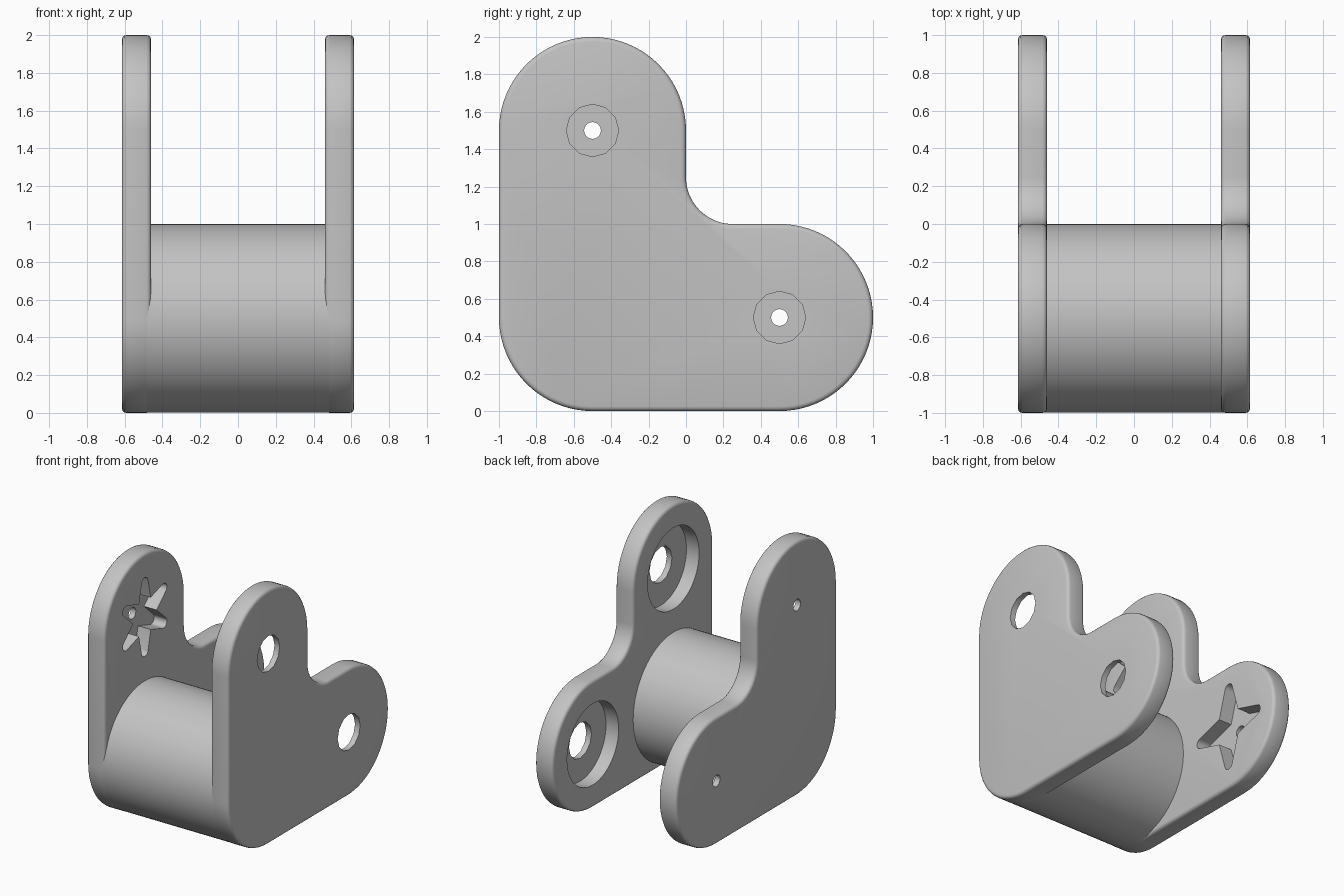
import bpy, bmesh
from math import sin, cos, pi, radians

cube = bpy.data.objects.get("Cube")
if cube:
    bpy.data.objects.remove(cube, do_unlink=True)

# Single material
grey = bpy.data.materials.new("light grey")
grey.use_nodes = True
colour = (0.55, 0.55, 0.55, 1)
grey.diffuse_color = colour
grey.node_tree.nodes["Principled BSDF"].inputs["Base Color"].default_value = colour

INNER, OUTER = 0.46, 0.615
UPPER, LOWER = (-0.5, 1.5), (0.5, 0.5)   # pivot centres in (y, z)


def arc(centre, r, start, end, steps):
    """Points along an arc in the (y, z) plane, angles in degrees."""
    angles = [radians(start + (end - start) * i / steps) for i in range(steps + 1)]
    return [(centre[0] + r * cos(a), centre[1] + r * sin(a)) for a in angles]


def circle(centre, r, sides):
    return arc(centre, r, 0, 360, sides)[:-1]


def star(centre, arms, length, valley, tip):
    """Tapered arms with round tips, meeting at the valley radius."""
    pts = []
    for i in range(arms):
        a = 90 + i * 360 / arms
        d = radians(a)
        end = (centre[0] + (length - tip) * cos(d), centre[1] + (length - tip) * sin(d))
        pts += arc(end, tip, a - 80, a + 80, 8)
        v = d + pi / arms
        pts.append((centre[0] + valley * cos(v), centre[1] + valley * sin(v)))
    return pts


def prism(name, outline, x0, x1, bevel=0):
    """Extrude a (y, z) outline along x, optionally rounding its rims."""
    bm = bmesh.new()
    base = bm.faces.new([bm.verts.new((x0, y, z)) for y, z in outline])
    out = bmesh.ops.extrude_face_region(bm, geom=[base])
    moved = [v for v in out["geom"] if isinstance(v, bmesh.types.BMVert)]
    bmesh.ops.translate(bm, verts=moved, vec=(x1 - x0, 0, 0))
    bmesh.ops.recalc_face_normals(bm, faces=bm.faces)
    if bevel:
        rims = [e for e in bm.edges if abs(e.verts[0].co.x - e.verts[1].co.x) < 1e-5]
        bmesh.ops.bevel(bm, geom=rims, offset=bevel, segments=3, profile=0.5,
                        affect='EDGES', clamp_overlap=False)
    mesh = bpy.data.meshes.new(name)
    bm.to_mesh(mesh)
    bm.free()
    mesh.materials.append(grey)
    obj = bpy.data.objects.new(name, mesh)
    bpy.context.collection.objects.link(obj)
    return obj


def activate(obj):
    bpy.ops.object.select_all(action='DESELECT')
    obj.select_set(True)
    bpy.context.view_layer.objects.active = obj


def cut(obj, outline, x0, x1):
    cutter = prism("cutter", outline, x0, x1)
    cutter.hide_render = True
    activate(obj)
    mod = obj.modifiers.new("cut", 'BOOLEAN')
    mod.operation, mod.solver, mod.object = 'DIFFERENCE', 'EXACT', cutter
    bpy.ops.object.modifier_apply(modifier=mod.name)
    bpy.data.objects.remove(cutter, do_unlink=True)


def smooth(obj):
    activate(obj)
    bpy.ops.object.shade_smooth_by_angle(angle=radians(35))


# L-shaped side plate outline with a filleted inside corner
plate = (arc(LOWER, 0.5, -90, 90, 40)
         + arc((0.25, 1.25), 0.25, 270, 180, 16)
         + arc(UPPER, 0.5, 0, 180, 40)
         + arc((-0.5, 0.5), 0.5, 180, 270, 20))

# Left plate: wide round recesses inside, shaft holes through
left_plate = prism("left_plate", plate, INNER, OUTER, 0.025)
for pivot in (UPPER, LOWER):
    cut(left_plate, circle(pivot, 0.32, 48), INNER - 0.1, INNER + 0.11)
    cut(left_plate, circle(pivot, 0.14, 12), INNER - 0.1, OUTER + 0.1)

# Right plate: star recesses inside, small screw holes through
right_plate = prism("right_plate", plate, -OUTER, -INNER, 0.025)
for pivot, arms, length in ((UPPER, 6, 0.31), (LOWER, 4, 0.35)):
    cut(right_plate, star(pivot, arms, length, 0.145, 0.04), -INNER - 0.11, -INNER + 0.1)
    cut(right_plate, circle(pivot, 0.045, 20), -OUTER - 0.1, -INNER + 0.1)

# Solid round body joining the plates
body = prism("round_body", circle((-0.5, 0.5), 0.499, 80), -0.5, 0.5)

for part in (left_plate, right_plate, body):
    smooth(part)
